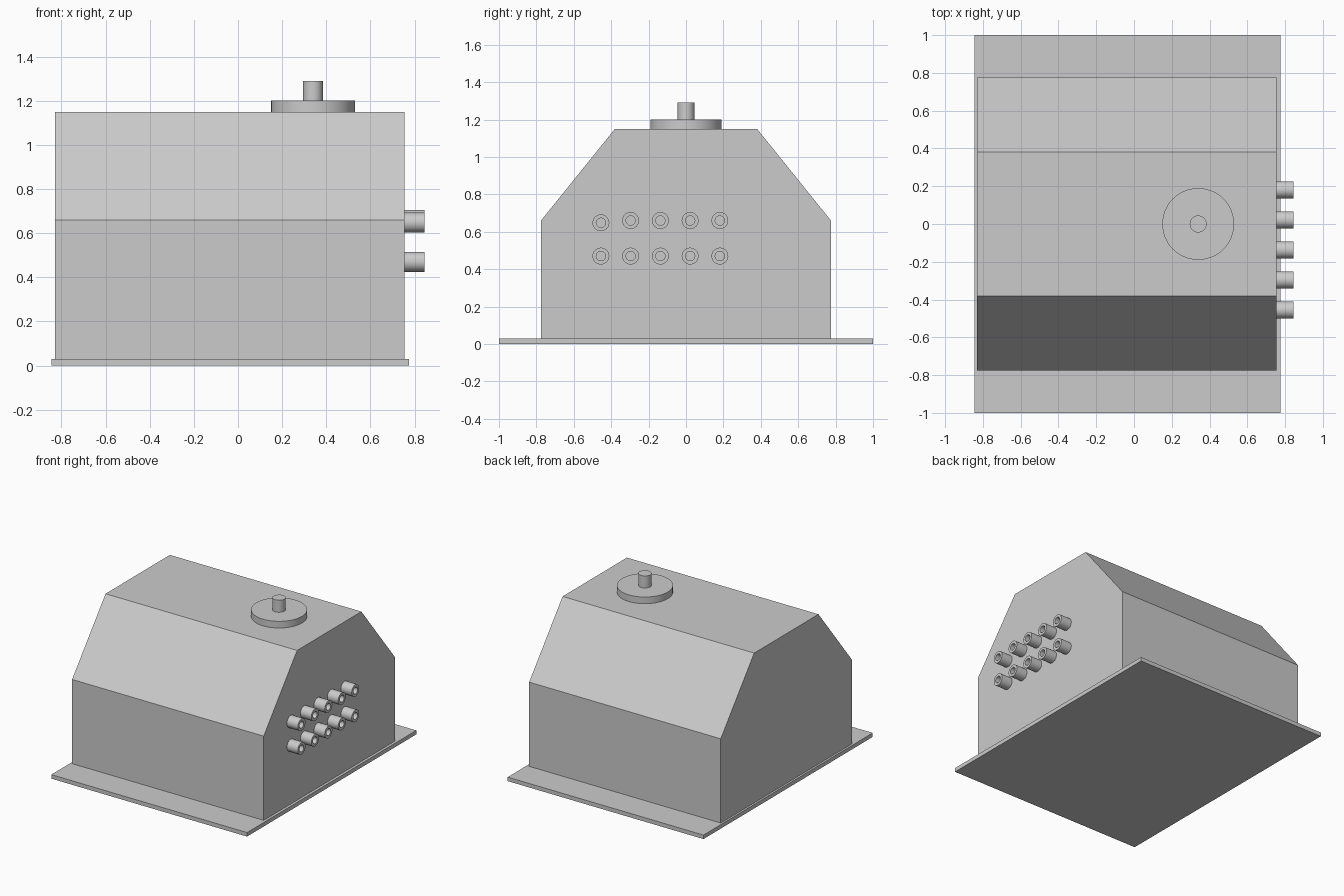
import bpy, bmesh, math
from mathutils import Matrix, Vector

if "Cube" in bpy.data.objects:
    bpy.data.objects.remove(bpy.data.objects["Cube"])

grey = bpy.data.materials.new("plain_grey")
grey.use_nodes = True
colour = (0.6, 0.6, 0.6, 1)
grey.diffuse_color = colour
grey.node_tree.nodes["Principled BSDF"].inputs["Base Color"].default_value = colour


def finish(name, bm, smooth=False):
    bmesh.ops.recalc_face_normals(bm, faces=bm.faces)
    mesh = bpy.data.meshes.new(name)
    bm.to_mesh(mesh)
    bm.free()
    obj = bpy.data.objects.new(name, mesh)
    bpy.context.collection.objects.link(obj)
    mesh.materials.append(grey)
    if smooth:
        bpy.ops.object.select_all(action='DESELECT')
        bpy.context.view_layer.objects.active = obj
        obj.select_set(True)
        bpy.ops.object.shade_smooth_by_angle(angle=math.radians(35))
    return obj


def extrude_profile(name, profile, x0, x1):
    """Closed (y, z) profile extruded along x."""
    bm = bmesh.new()
    face = bm.faces.new([bm.verts.new((x0, y, z)) for y, z in profile])
    moved = bmesh.ops.extrude_face_region(bm, geom=[face])["geom"]
    verts = [v for v in moved if isinstance(v, bmesh.types.BMVert)]
    # the starting face stays as the near cap
    if face not in bm.faces[:]:
        bm.faces.new([v for v in bm.verts if v not in verts])
    bmesh.ops.translate(bm, verts=verts, vec=(x1 - x0, 0, 0))
    return finish(name, bm)


def lathe(name, profile, origin, rotation=Matrix.Identity(4), sides=48):
    """Closed (radius, height) profile turned about its own z axis."""
    bm = bmesh.new()
    rings = []
    for r, h in profile:
        if r == 0:
            rings.append([bm.verts.new((0, 0, h))] * sides)
        else:
            rings.append([bm.verts.new((r * math.cos(a), r * math.sin(a), h))
                          for a in (math.tau * i / sides for i in range(sides))])
    pairs = list(zip(rings, rings[1:]))
    if profile[0][0]:
        pairs.append((rings[-1], rings[0]))
    for low, high in pairs:
        for i in range(sides):
            j = (i + 1) % sides
            corners = dict.fromkeys((low[i], low[j], high[j], high[i]))
            bm.faces.new(list(corners))
    bm.transform(Matrix.Translation(Vector(origin)) @ rotation)
    return finish(name, bm, smooth=True)


# Base plate and housing with sloped shoulders
extrude_profile("base_plate", [(-1, 0), (1, 0), (1, 0.03), (-1, 0.03)], -0.845, 0.775)
half = [(0.775, 0.03), (0.775, 0.66), (0.38, 1.15)]
extrude_profile("housing", half + [(-y, z) for y, z in reversed(half)], -0.83, 0.755)

# Round cap and its stem
lathe("top_disc", [(0, 0), (0.19, 0), (0.19, 0.05), (0, 0.05)], (0.34, 0, 1.15))
lathe("top_stem", [(0, 0), (0.045, 0), (0.045, 0.09), (0, 0.09)], (0.34, 0, 1.2))

# Two rows of hollow pipe stubs on the side
sideways = Matrix.Rotation(math.pi / 2, 4, 'Y')
tube = [(0.045, 0), (0.045, 0.09), (0.025, 0.09), (0.025, 0)]
for row, z in (("lower", 0.47), ("upper", 0.66)):
    for i in range(5):
        drop = 0.012 if row == "upper" and i == 0 else 0
        lathe(f"{row}_pipe_{i + 1}", tube, (0.755, -0.455 + 0.159 * i, z - drop),
              sideways, sides=32)
